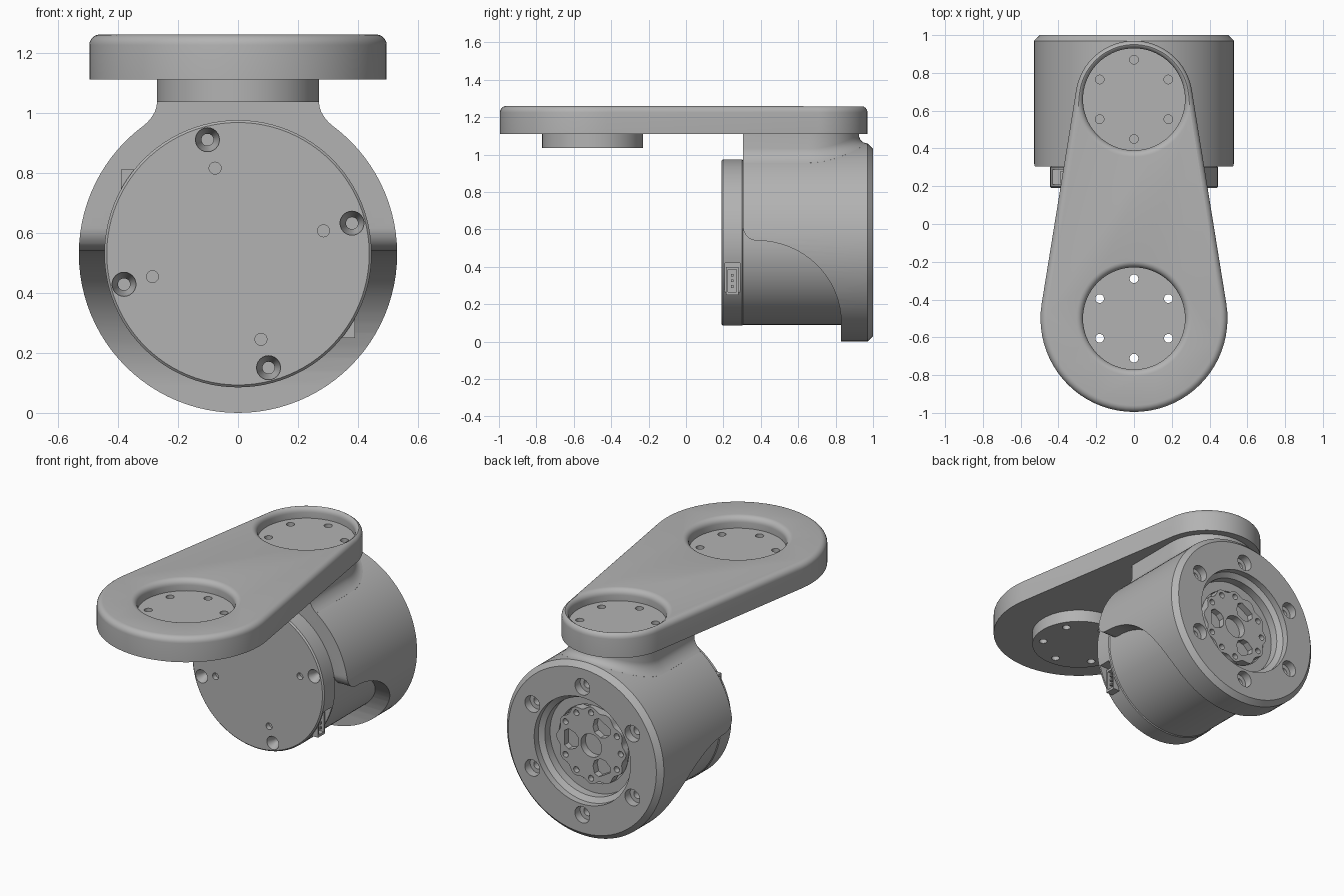
import bpy, bmesh, math
from mathutils import Matrix, Vector

if "Cube" in bpy.data.objects:
    bpy.data.objects.remove(bpy.data.objects["Cube"])

grey = bpy.data.materials.new("light_grey")
grey.use_nodes = True
grey.diffuse_color = (0.45, 0.45, 0.45, 1)
grey.node_tree.nodes["Principled BSDF"].inputs["Base Color"].default_value = (0.45, 0.45, 0.45, 1)

AXIS_Z = 0.53      # height of the motor axis
FRONT, REAR = -0.5, 0.66   # arm end centres along y


def finish(name, bm):
    bmesh.ops.remove_doubles(bm, verts=bm.verts, dist=1e-5)
    bmesh.ops.recalc_face_normals(bm, faces=bm.faces)
    mesh = bpy.data.meshes.new(name)
    bm.to_mesh(mesh)
    bm.free()
    mesh.materials.append(grey)
    ob = bpy.data.objects.new(name, mesh)
    bpy.context.collection.objects.link(ob)
    return ob


def lathe(name, profile, centre, axis="Z", steps=72):
    """Revolve (radius, height) points about Z or Y through centre."""
    bm = bmesh.new()
    vs = [bm.verts.new((r, 0, h)) for r, h in profile]
    es = [bm.edges.new(p) for p in zip(vs, vs[1:])]
    bmesh.ops.spin(bm, geom=vs + es, cent=(0, 0, 0), axis=(0, 0, 1),
                   angle=math.tau, steps=steps, use_duplicate=False)
    if axis == "Y":
        bm.transform(Matrix.Rotation(-math.pi / 2, 4, "X"))
    bm.transform(Matrix.Translation(centre))
    return finish(name, bm)


def rod(r, a, b, centre, axis="Z", steps=24):
    return lathe("cutter", [(0, a), (r, a), (r, b), (0, b)], centre, axis, steps)


def loft(name, rings):
    bm = bmesh.new()
    loops = [[bm.verts.new(p) for p in ring] for ring in rings]
    n = len(loops[0])
    for a, b in zip(loops, loops[1:]):
        for i in range(n):
            j = (i + 1) % n
            bm.faces.new((a[i], a[j], b[j], b[i]))
    bm.faces.new(loops[0])
    bm.faces.new(loops[-1])
    return finish(name, bm)


def cut(ob, cutters):
    for c in cutters:
        c.hide_render = True
        m = ob.modifiers.new("cut", "BOOLEAN")
        m.operation, m.object, m.solver = "DIFFERENCE", c, "EXACT"
    bpy.context.view_layer.update()
    deps = bpy.context.evaluated_depsgraph_get()
    ob_mesh = bpy.data.meshes.new_from_object(ob.evaluated_get(deps))
    ob.modifiers.clear()
    ob.data = ob_mesh
    for c in cutters:
        bpy.data.objects.remove(c)


def polar(r, deg, y=0.0):
    a = math.radians(deg)
    return (r * math.cos(a), y, AXIS_Z + r * math.sin(a))


def arc(cy, cz, ry, rz, a0, a1, n=16):
    for i in range(n + 1):
        a = math.radians(a0 + (a1 - a0) * i / n)
        yield cy + ry * math.cos(a), cz + rz * math.sin(a)


# Arm: tapered plate between two round ends with a rounded top edge
def arm_ring(inset, z, big=0.495, small=0.31, n=40):
    tilt = math.asin((big - small) / (REAR - FRONT))
    ring = []
    for cy, r, a0, a1 in ((REAR, small, tilt, math.pi - tilt),
                          (FRONT, big, math.pi - tilt, math.tau + tilt)):
        for i in range(n + 1):
            a = a0 + (a1 - a0) * i / n
            ring.append(((r - inset) * math.cos(a), cy + (r - inset) * math.sin(a), z))
    return ring


TOP, UNDER, FLOOR, ROUND = 1.26, 1.11, 1.19, 0.035
edge = [(ROUND * (1 - math.cos(t * math.pi / 12)), TOP - ROUND + ROUND * math.sin(t * math.pi / 12))
        for t in range(7)]
arm = loft("arm_plate", [arm_ring(0, UNDER)] + [arm_ring(d, z) for d, z in edge])

boss = lathe("arm_boss", [(0, 1.035), (0.27, 1.035), (0.27, 1.15), (0, 1.15)], (0, FRONT, 0))
lip = [(0.27 + d, z) for d, z in edge]
for cy in (FRONT, REAR):
    cut(arm, [lathe("cutter", [(0, FLOOR), (0.27, FLOOR)] + lip + [(lip[-1][0], 1.4), (0, 1.4)], (0, cy, 0))])


def ring_of_holes(cy, low):
    return [rod(0.023, low, 1.3, (0.21 * math.sin(k * math.pi / 3), cy + 0.21 * math.cos(k * math.pi / 3), 0))
            for k in range(6)]


cut(arm, ring_of_holes(FRONT, 0.9) + ring_of_holes(REAR, 1.14))
cut(boss, ring_of_holes(FRONT, 0.9))

# Housing: round shell with chamfered, recessed back
housing = lathe("motor_housing", [(0, 0.305), (0.53, 0.305), (0.53, 0.97), (0.5, 1.0), (0.325, 1.0),
                                  (0.325, 0.96), (0.295, 0.94), (0.295, 0.89), (0, 0.89)],
                (0, 0, AXIS_Z), "Y", 96)
# Lower front of the shell is swept away in a curve
side = [(0.2, -0.1), (0.83, -0.1)] + list(arc(0.38, 0.1, 0.45, 0.44, 0, 90)) \
    + list(arc(0.38, 0.615, 0.075, 0.075, 270, 180, 8))[1:] + [(0.2, 0.615)]
cut(housing, [loft("cutter", [[(x, y, z) for y, z in side] for x in (-0.7, 0.7)])])
# Six counterbored bolt holes in the back
bolts = []
for k in range(6):
    p = polar(0.39, 30 + 60 * k)
    bolts.append(lathe("cutter", [(0, 0.9), (0.025, 0.9), (0.025, 0.95), (0.05, 0.95), (0.05, 1.1), (0, 1.1)],
                       p, "Y", 24))
cut(housing, bolts)

# Rotor: scalloped plate with a bore, three pockets and nine holes
rotor_rings = []
for y in (0.86, 0.915):
    rotor_rings.append([polar(0.225 + 0.01 * math.cos(math.radians(12 * d)), d, y) for d in range(0, 360, 3)])
rotor = loft("rotor_plate", rotor_rings)
cut(housing, [rod(0.235, 0.85, 0.95, (0, 0, AXIS_Z), "Y", 72)])


def pocket(deg):
    pts = [(0.09, -15), (0.12, -24), (0.165, -22), (0.185, -14), (0.185, 14), (0.165, 22), (0.12, 24), (0.09, 15)]
    return loft("cutter", [[polar(r, deg + a, y) for r, a in pts] for y in (0.875, 1.0)])


spots = [30 + 60 * k for k in range(6)] + [60, 180, 300]
cut(rotor, [rod(0.07, 0.87, 1.0, (0, 0, AXIS_Z), "Y", 32)]
    + [pocket(a) for a in (0, 120, 240)]
    + [rod(0.018, 0.88, 1.0, polar(0.2, a), "Y", 16) for a in spots])

# Motor body: inner can showing at the front and below
body = lathe("motor_body", [(0, 0.19), (0.437, 0.19), (0.445, 0.198), (0.445, 0.3), (0.44, 0.305),
                            (0.44, 0.84), (0, 0.84)], (0, 0, AXIS_Z), "Y", 96)
fixings = []
for k in range(4):
    fixings.append(lathe("cutter", [(0, 0.1), (0.04, 0.1), (0.04, 0.2), (0.02, 0.235), (0.02, 0.27), (0, 0.27)],
                         polar(0.393, 15 + 90 * k), "Y", 24))
    fixings.append(rod(0.02, 0.1, 0.22, polar(0.295, 15 + 90 * k), "Y", 20))
cut(body, fixings)


def box(name, centre, size):
    bm = bmesh.new()
    bmesh.ops.create_cube(bm, size=1.0, matrix=Matrix.Translation(centre) @ Matrix.Diagonal((*size, 1)))
    return finish(name, bm)


# Cable sockets on opposite sides of the body
for s, label in ((1, "left"), (-1, "right")):
    mid = Vector((s * 0.40, 0.248, AXIS_Z - s * 0.205))
    cut(body, [box("cutter", mid + Vector((s * 0.03, 0, 0)), (0.15, 0.08, 0.19))])
    socket = box(label + "_socket", mid - Vector((s * 0.04, 0, 0)), (0.06, 0.066, 0.15))
    cut(socket, [box("cutter", mid, (0.1, 0.045, 0.12))])
    for dz in (-0.03, 0, 0.03):
        box(label + "_pin", mid + Vector((-s * 0.04, 0, dz)), (0.05, 0.014, 0.014))


# Neck: upright joining arm and housing, flared into the round shell
def neck_ring(height, d, r=0.27):
    outline = [(1, 0, 0.305)] + [(math.cos(a), math.sin(a), 0.655)
                                 for a in (math.pi * i / 32 for i in range(33))] + [(-1, 0, 0.305)]
    ring = []
    for nx, ny, cy in outline:
        x, y = (r + d) * nx, min(cy + (r + d) * ny, 0.969)
        ring.append((x, y, height if height > 0.5 else
                     AXIS_Z + math.sqrt(0.53 ** 2 - x * x) + height))
    return ring


F = 0.045
flare = [(F * (1 - math.sin(t)), F * (1 - math.cos(t))) for t in (math.pi * i / 12 for i in range(7))]
loft("neck", [neck_ring(1.13, 0)] + [neck_ring(h, d) for h, d in flare] + [neck_ring(-0.06, F)])

# Smooth the round surfaces, keep edges crisp
bpy.ops.object.select_all(action="DESELECT")
for ob in bpy.context.collection.objects:
    if ob.type == "MESH" and grey.name in ob.data.materials:
        ob.select_set(True)
        bpy.context.view_layer.objects.active = ob
bpy.ops.object.shade_smooth_by_angle(angle=math.radians(30))
